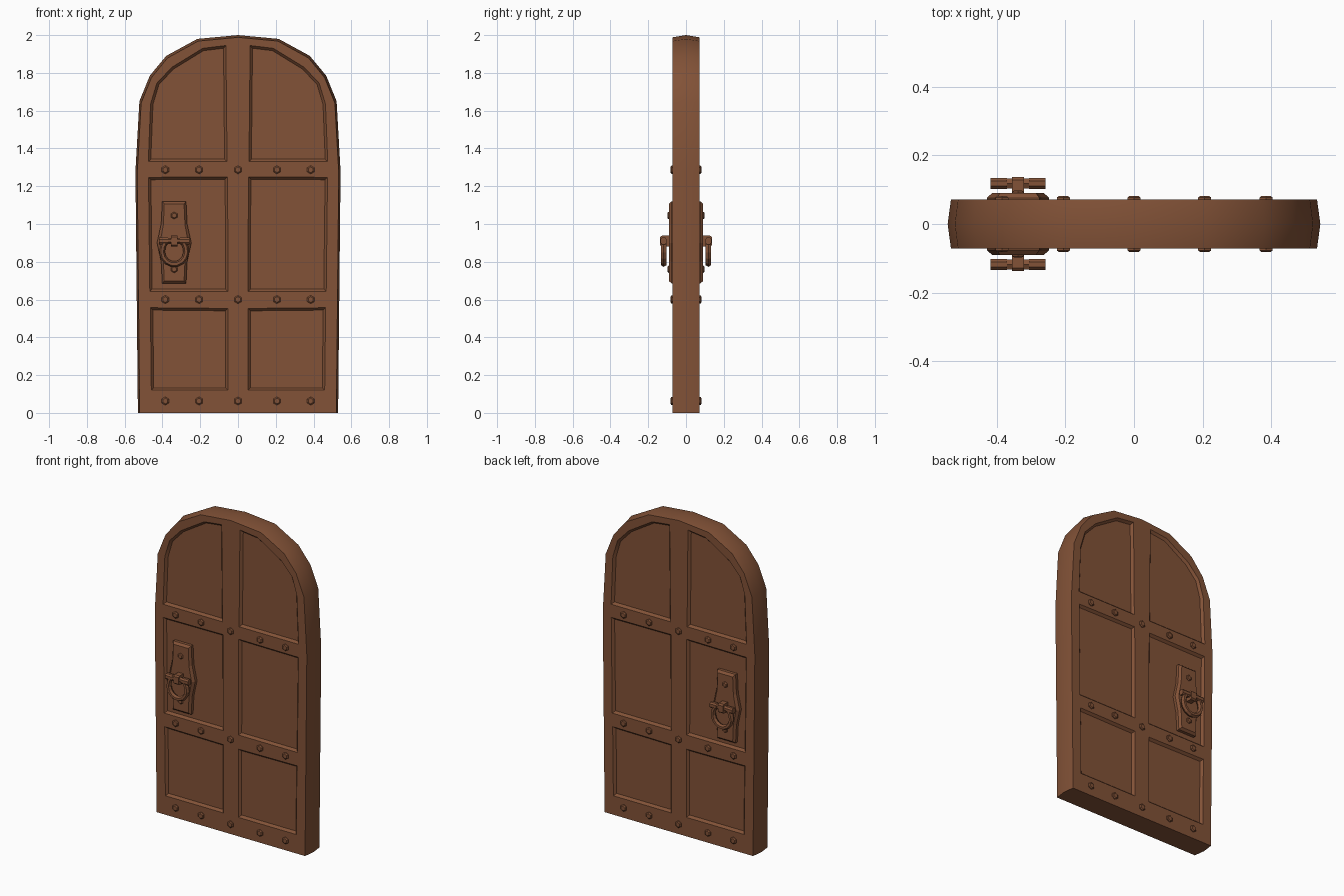
import bpy, bmesh, math
from mathutils import Vector

if "Cube" in bpy.data.objects:
    bpy.data.objects.remove(bpy.data.objects["Cube"])

wood = bpy.data.materials.new("brown_wood")
wood.diffuse_color = (0.223, 0.084, 0.038, 1)
wood.use_nodes = True
wood.node_tree.nodes["Principled BSDF"].inputs["Base Color"].default_value = wood.diffuse_color


def finish(bm, name, smooth=None):
    bmesh.ops.recalc_face_normals(bm, faces=bm.faces[:])
    me = bpy.data.meshes.new(name)
    bm.to_mesh(me)
    bm.free()
    me.materials.append(wood)
    ob = bpy.data.objects.new(name, me)
    bpy.context.collection.objects.link(ob)
    if smooth:
        bpy.ops.object.select_all(action='DESELECT')
        ob.select_set(True)
        bpy.context.view_layer.objects.active = ob
        bpy.ops.object.shade_smooth_by_angle(angle=math.radians(smooth))
    return ob


def ring(bm, pts, y):
    return [bm.verts.new((x, y, z)) for x, z in pts]


def bridge(bm, a, b):
    n = len(a)
    for i in range(n):
        j = (i + 1) % n
        bm.faces.new((a[i], a[j], b[j], b[i]))


def loft(name, layers, smooth=None):
    """Closed solid through a list of (points, y) outlines."""
    bm = bmesh.new()
    rings = [ring(bm, p, y) for p, y in layers]
    for a, b in zip(rings, rings[1:]):
        bridge(bm, a, b)
    bm.faces.new(rings[0])
    bm.faces.new(rings[-1])
    return finish(bm, name, smooth)


def inset(pts, d):
    """Move every side of a convex outline inward by d."""
    n = len(pts)
    area = sum(pts[i][0] * pts[(i + 1) % n][1] - pts[(i + 1) % n][0] * pts[i][1] for i in range(n))
    s = 1 if area > 0 else -1
    out = []
    for i in range(n):
        p, q, r = (Vector(pts[k % n]) for k in (i - 1, i, i + 1))
        e, f = (q - p).normalized(), (r - q).normalized()
        m = Vector((-e.y, e.x)) * s
        k = Vector((-f.y, f.x)) * s
        q = q + (m + k) * (d / (1 + m.dot(k)))
        out.append((q.x, q.y))
    return out


def flip(pts):
    return [(-x, z) for x, z in pts]


# Door slab: arched outline, slightly ridged edge, recessed panels on both faces
half = [(0.53, 0), (0.543, 1.28), (0.522, 1.65), (0.467, 1.785), (0.38, 1.89), (0.215, 1.98)]
outline = half + [(0, 2.0)] + flip(half)[::-1]
face_outline = [(x * 0.982, z * 0.994) for x, z in outline]
panels = [
    [(0.058, 1.33), (0.475, 1.33), (0.463, 1.635), (0.43, 1.745), (0.35, 1.83),
     (0.187, 1.93), (0.064, 1.945)],
    [(0.053, 0.642), (0.467, 0.642), (0.474, 1.247), (0.055, 1.25)],
    [(0.053, 0.12), (0.459, 0.12), (0.464, 0.557), (0.053, 0.553)],
]
panels += [flip(p) for p in panels]
Y, DEPTH = 0.072, 0.015

bm = bmesh.new()
mid = ring(bm, outline, 0)
for s in (-1, 1):
    rim = ring(bm, face_outline, s * Y)
    bridge(bm, mid, rim)
    loops = [rim]
    for p in panels:
        top = ring(bm, p, s * Y)
        low = ring(bm, inset(p, 0.013), s * (Y - DEPTH))
        bridge(bm, top, low)
        bm.faces.new(low)
        loops.append(top)
    edges = []
    for lp in loops:
        for i in range(len(lp)):
            a, b = lp[i - 1], lp[i]
            edges.append(bm.edges.get((a, b)) or bm.edges.new((a, b)))
    bmesh.ops.triangle_fill(bm, edges=edges, use_beauty=True, normal=(0, s, 0))
finish(bm, "door_slab", 32)


# Rivets: tapered six-sided studs
def rivet(x, z, s, y0, y1, r=0.022):
    def hexa(r):
        return [(x + r * math.sin(i * math.pi / 3), z + r * math.cos(i * math.pi / 3)) for i in range(6)]
    loft("rivet", [(hexa(r), s * y0), (hexa(r), s * (y1 - 0.005)), (hexa(r * 0.68), s * y1)])


CX = -0.338
ph = [(0.063, 0.685), (0.069, 0.80), (0.091, 0.90), (0.069, 1.0), (0.063, 1.12)]
plate = [(CX + x, z) for x, z in ph + flip(ph)[::-1]]
plate_top = [(CX + (x - CX) * 0.83, 0.90 + (z - 0.90) * 0.94) for x, z in plate]

for s in (-1, 1):
    for z in (0.063, 0.6, 1.287):
        for x in (-0.385, -0.206, 0, 0.206, 0.385):
            rivet(x, z, s, 0.068, 0.082)

    # Handle back plate with bevelled rim
    loft("handle_plate", [(plate, s * 0.05), (plate, s * 0.076), (plate_top, s * 0.09)])
    for z in (1.045, 0.76):
        rivet(CX, z, s, 0.085, 0.098, 0.019)

    # Clasp holding the ring
    def box(w, z0, z1):
        return [(CX - w, z0), (CX + w, z0), (CX + w, z1), (CX - w, z1)]
    loft("handle_clasp", [(box(0.018, 0.88, 0.938), s * 0.085),
                          (box(0.018, 0.88, 0.938), s * 0.128),
                          (box(0.018, 0.888, 0.930), s * 0.137)])

    # Pull ring: D-shaped loop with six-sided section
    path = [(-0.045, 0.912), (0.045, 0.912)]
    path += [(0.064 * math.cos(a), 0.855 - 0.068 * math.sin(a))
             for a in (math.radians(-20 + 220 * i / 9) for i in range(10))]
    outer, inner = inset(path, -0.015), inset(path, 0.015)
    outer2, inner2 = inset(path, -0.007), inset(path, 0.007)
    bm = bmesh.new()
    sect = [(outer, 0.118), (outer2, 0.133), (inner2, 0.133),
            (inner, 0.118), (inner2, 0.103), (outer2, 0.103)]
    rings = [ring(bm, [(CX + x, z) for x, z in p], s * y) for p, y in sect]
    for i in range(6):
        bridge(bm, rings[i - 1], rings[i])
    finish(bm, "pull_ring")

    # Hinge knuckles at the ends of the ring bar
    for k in (-1, 1):
        def knuckle(r):
            c = CX + k * 0.056
            return [(c - 0.024, 0.91 - r), (c + 0.024, 0.91 - r), (c + 0.024, 0.91 + r), (c - 0.024, 0.91 + r)]
        loft("ring_knuckle", [(knuckle(0.009), s * 0.102), (knuckle(0.018), s * 0.11),
                              (knuckle(0.018), s * 0.126), (knuckle(0.009), s * 0.134)])
